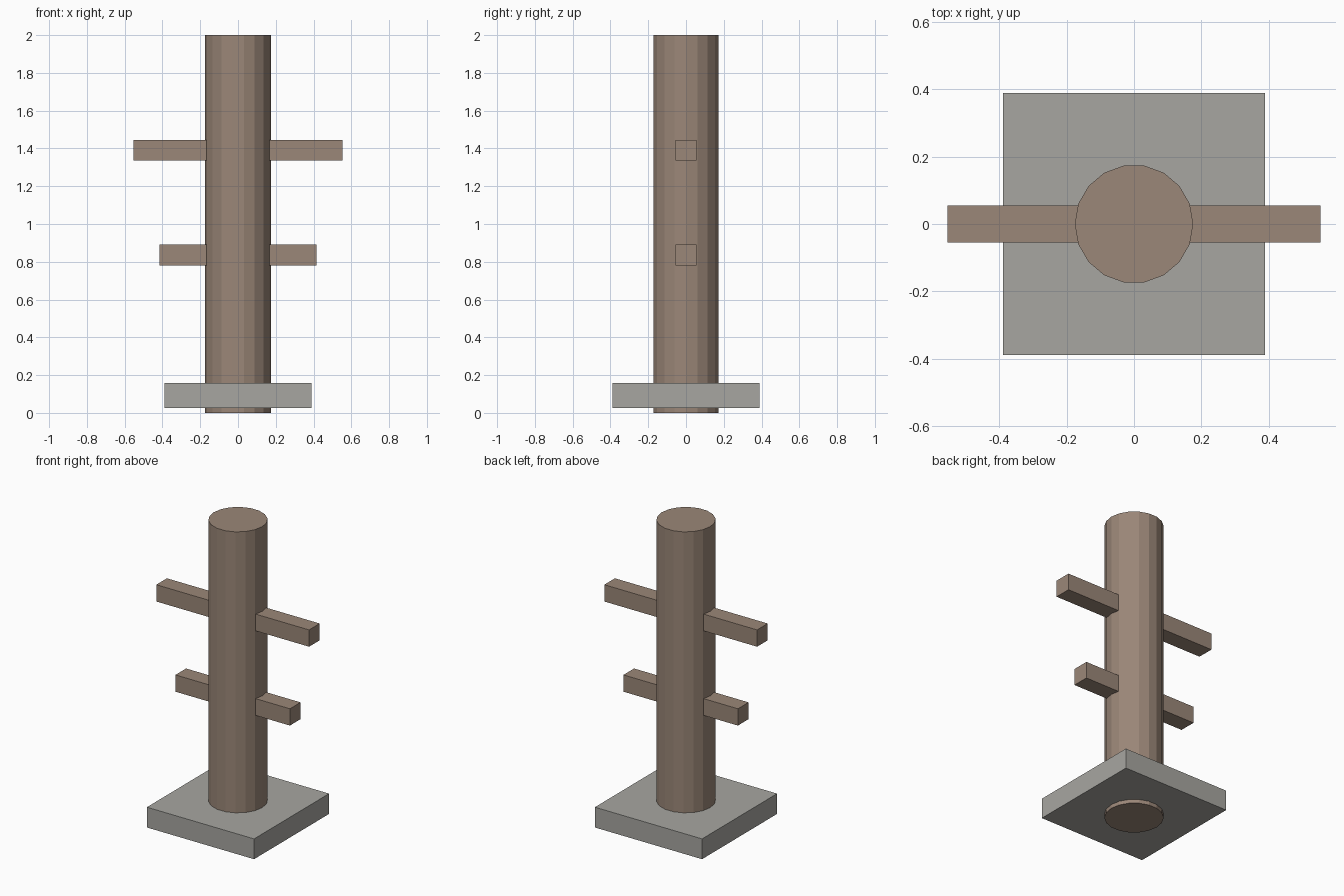
import bpy
import math

if "Cube" in bpy.data.objects:
    bpy.data.objects.remove(bpy.data.objects["Cube"])


def material(name, srgb):
    m = bpy.data.materials.new(name)
    linear = [((c / 255 + 0.055) / 1.055) ** 2.4 for c in srgb]
    m.diffuse_color = (*linear, 1)
    m.use_nodes = True
    m.node_tree.nodes["Principled BSDF"].inputs["Base Color"].default_value = m.diffuse_color
    return m


wood = material("brown wood", (155, 135, 120))
stone = material("grey stone", (167, 166, 161))


def box(name, size, z, mat):
    bpy.ops.mesh.primitive_cube_add(size=1, location=(0, 0, z))
    ob = bpy.context.object
    ob.name = name
    ob.scale = size
    bpy.ops.object.transform_apply(location=False, rotation=False, scale=True)
    ob.data.materials.append(mat)


# Round post, flat-faced, with a corner on the x axis
bpy.ops.mesh.primitive_cylinder_add(vertices=18, radius=0.176, depth=2,
                                    location=(0, 0, 1),
                                    rotation=(0, 0, math.pi / 2))
post = bpy.context.object
post.name = "post"
post.data.materials.append(wood)

# Square base slab, slightly above the foot of the post
box("base_slab", (0.777, 0.777, 0.133), 0.092, stone)

# Crossbars passing through the post
box("upper_crossbar", (1.108, 0.11, 0.11), 1.39, wood)
box("lower_crossbar", (0.83, 0.11, 0.11), 0.836, wood)
